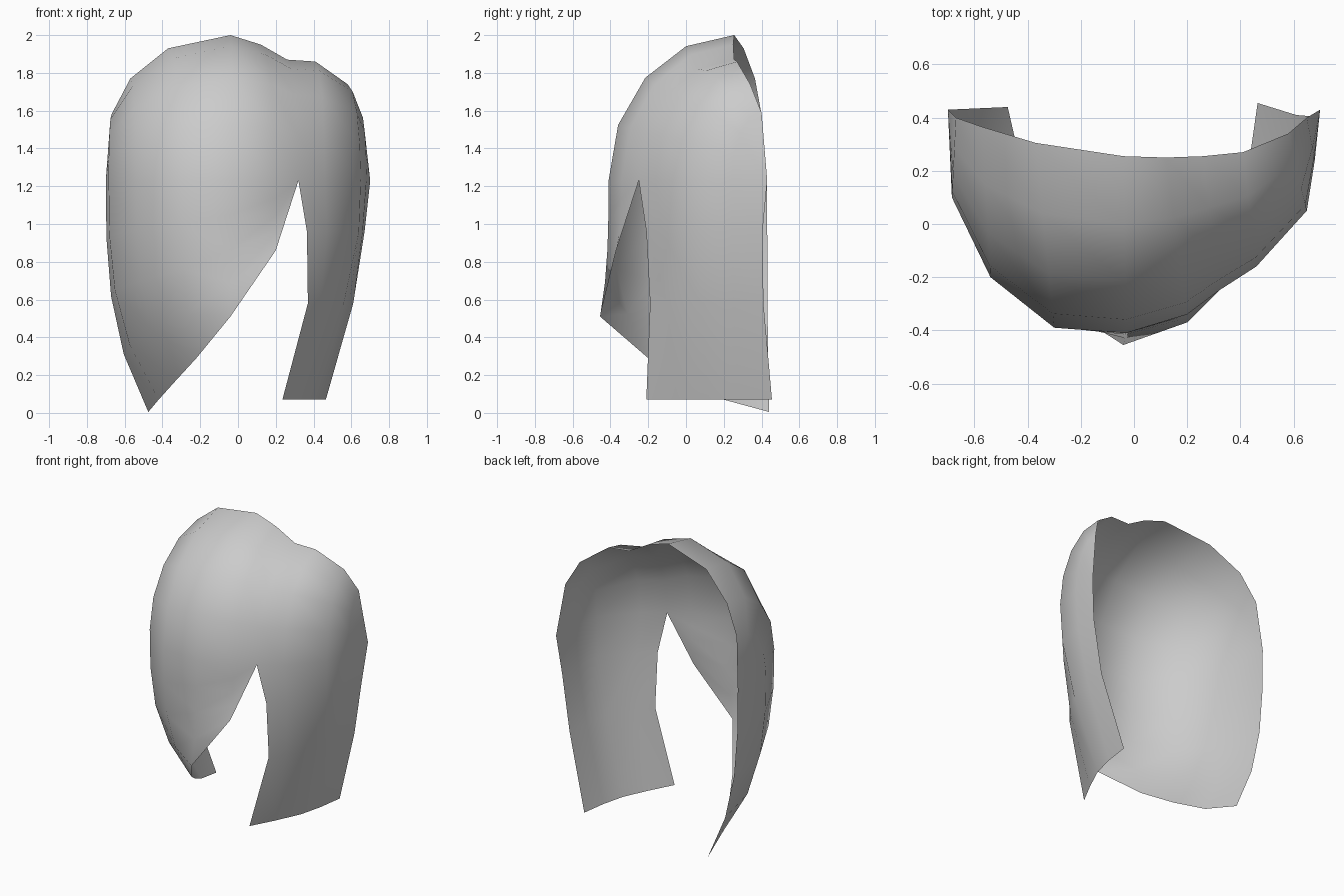
import bpy, bmesh, math
from mathutils import Vector as V

if "Cube" in bpy.data.objects:
    bpy.data.objects.remove(bpy.data.objects["Cube"])

# Per column, left to right: point on the crown edge, point on the widest ring
COLUMNS = [
    ((-.70, .43, 1.23), (-.70, .43, 1.23)),
    ((-.67, .40, 1.58), (-.685, .10, 1.23)),
    ((-.57, .365, 1.77), (-.54, -.20, 1.23)),
    ((-.37, .305, 1.93), (-.30, -.39, 1.23)),
    ((-.04, .255, 2.00), (-.03, -.41, 1.23)),
    ((.12, .25, 1.95), (.20, -.34, 1.23)),
    ((.26, .255, 1.87), (.32, -.25, 1.23)),
    ((.41, .27, 1.86), (.46, -.16, 1.23)),
    ((.58, .34, 1.74), (.65, .05, 1.23)),
    ((.65, .40, 1.59), (.68, .24, 1.23)),
    ((.70, .43, 1.23), (.70, .43, 1.23)),
]
# Slanted lower edge of the wide left panel
LEFT_HEM = [(-.475, .44, .005), (-.42, .20, .07), (-.33, 0, .17), (-.22, -.20, .29),
            (-.04, -.455, .51), (.20, -.37, .86), (.32, -.25, 1.23)]
# Rows of the narrow right lock, from the parting to the back edge
LOCK_ROWS = [
    [(.365, -.21, .96), (.47, -.13, .96), (.64, .06, .96), (.66, .24, .96), (.67, .405, .96)],
    [(.37, -.19, .58), (.44, -.10, .58), (.56, .08, .58), (.59, .25, .58), (.61, .41, .58)],
    [(.235, -.21, .07), (.32, -.05, .07), (.40, .12, .07), (.44, .28, .07), (.465, .455, .07)],
]
CROWN_STEPS, PANEL_STEPS = 4, 4

bm = bmesh.new()


def skin(rows):
    """Join rows of points into a sheet, dropping collapsed corners."""
    for a, b in zip(rows, rows[1:]):
        for i in range(len(a) - 1):
            pts = []
            for p in (a[i], b[i], b[i + 1], a[i + 1]):
                if all((V(p) - V(q)).length > 1e-4 for q in pts):
                    pts.append(p)
            if len(pts) > 2:
                bm.faces.new([bm.verts.new(p) for p in pts])


def arc(top, ring, t):
    s, c = math.sin(t * math.pi / 2), math.cos(t * math.pi / 2)
    return (top[0] + (ring[0] - top[0]) * s, top[1] + (ring[1] - top[1]) * s,
            ring[2] + (top[2] - ring[2]) * c)


def tuck(ring, hem, s):
    k = s ** 3
    return (ring[0] + (hem[0] - ring[0]) * k, ring[1] + (hem[1] - ring[1]) * k,
            ring[2] + (hem[2] - ring[2]) * s)


# Crown, left panel and right lock
skin([[arc(t, r, i / CROWN_STEPS) for t, r in COLUMNS] for i in range(CROWN_STEPS + 1)])
ring = [r for _, r in COLUMNS]
skin([[tuck(r, h, i / PANEL_STEPS) for r, h in zip(ring, LEFT_HEM)]
      for i in range(PANEL_STEPS + 1)])
skin([ring[6:]] + LOCK_ROWS)

bmesh.ops.remove_doubles(bm, verts=bm.verts, dist=.0005)
for f in bm.faces:
    f.smooth = True
mesh = bpy.data.meshes.new("hair_fringe")
bm.to_mesh(mesh)
bm.free()

mat = bpy.data.materials.new("light_grey")
mat.diffuse_color = (.6, .6, .6, 1)
mat.use_nodes = True
mat.node_tree.nodes["Principled BSDF"].inputs["Base Color"].default_value = mat.diffuse_color
mesh.materials.append(mat)
bpy.context.collection.objects.link(bpy.data.objects.new("hair_fringe", mesh))
